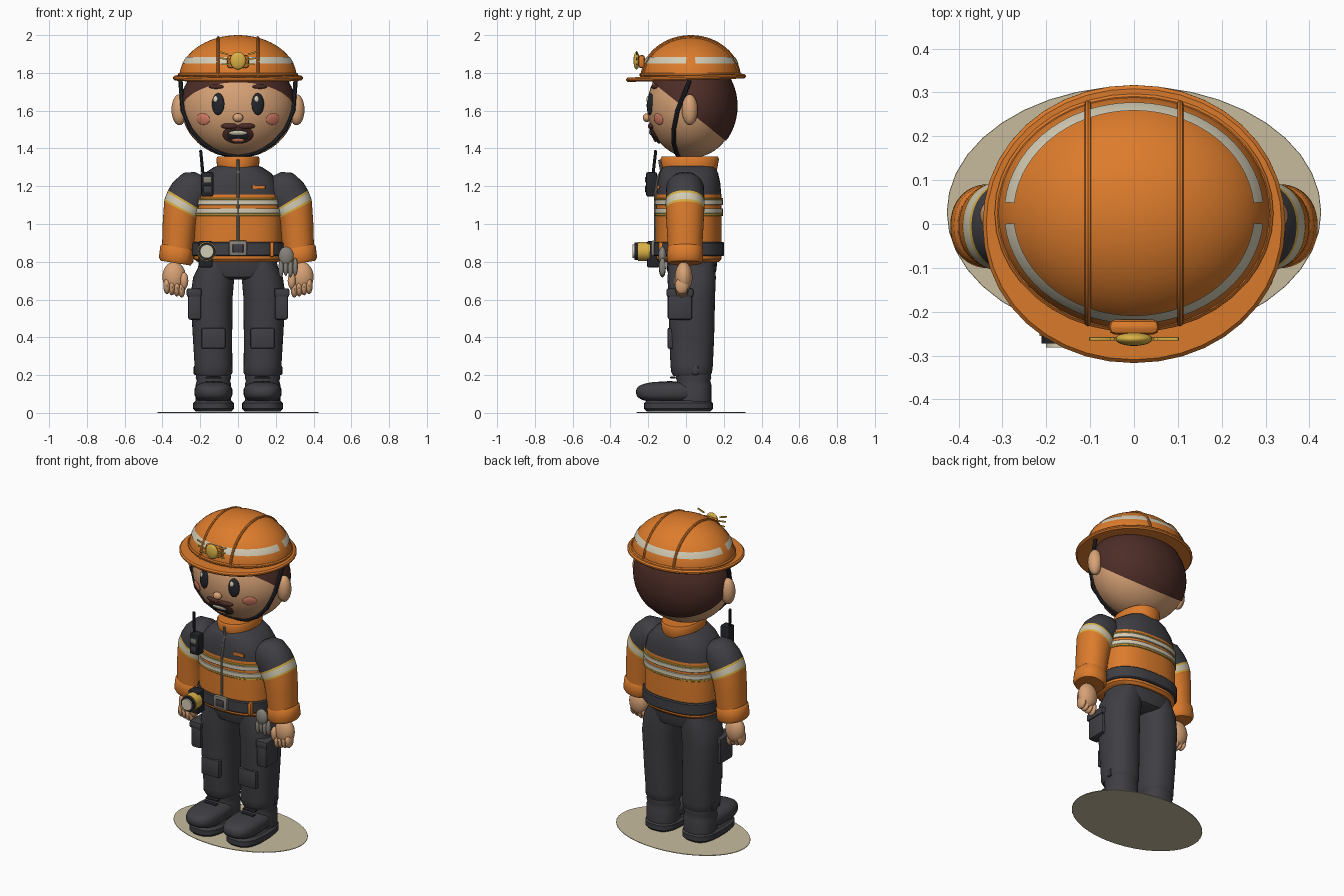
import bpy, bmesh
from math import sin, cos, pi, radians, sqrt
from mathutils import Vector, Matrix

if "Cube" in bpy.data.objects:
    bpy.data.objects.remove(bpy.data.objects["Cube"])


def material(name, *rgb):
    m = bpy.data.materials.new(name)
    m.use_nodes = True
    m.diffuse_color = (*rgb, 1)
    m.node_tree.nodes["Principled BSDF"].inputs["Base Color"].default_value = (*rgb, 1)
    return m


ORANGE = material("orange", .72, .2, .025)
CHARCOAL = material("charcoal", .05, .048, .056)
SKIN = material("skin", .68, .36, .18)
BROWN = material("hair brown", .075, .026, .02)
CREAM = material("reflective cream", .65, .6, .46)
YELLOW = material("yellow", .7, .44, .06)
BLACK = material("black", .018, .019, .024)
PINK = material("pink", .72, .22, .14)
GREY = material("grey", .24, .22, .19)
BEIGE = material("beige", .57, .5, .34)
made = []


def finish(name, bm, *mats):
    bmesh.ops.recalc_face_normals(bm, faces=bm.faces)
    me = bpy.data.meshes.new(name)
    bm.to_mesh(me)
    bm.free()
    for m in mats:
        me.materials.append(m)
    ob = bpy.data.objects.new(name, me)
    bpy.context.collection.objects.link(ob)
    made.append(ob)
    return ob


def ball(name, c, r, mat, rot=None, power=1, cuts=(), keep=None, seg=32):
    """Ellipsoid, optionally boxy, rotated or trimmed by planes (point, kept side)."""
    bm = bmesh.new()
    bmesh.ops.create_uvsphere(bm, u_segments=seg, v_segments=seg // 2, radius=1)
    for v in bm.verts:
        p = Vector([abs(a) ** power * (1 if a > 0 else -1) * k for a, k in zip(v.co, r)])
        v.co = (rot @ p if rot else p) + Vector(c)
    for co, no in cuts:
        bmesh.ops.bisect_plane(bm, geom=bm.verts[:] + bm.edges[:] + bm.faces[:],
                               plane_co=co, plane_no=no, clear_inner=True)
    if keep:
        drop = [f for f in bm.faces if not keep(f.calc_center_median())]
        bmesh.ops.delete(bm, geom=drop, context='FACES')
    return finish(name, bm, mat)


def loft(name, rings, mats, s=1, cy=0, e=2.5, n=40):
    """Rings (x, z, rx, ry, tilt in degrees); mats is one material or one per segment."""
    bm = bmesh.new()
    loops = []
    for x, z, rx, ry, tilt in rings:
        t, loop = radians(tilt), []
        for i in range(n):
            a = 2 * pi * i / n
            u = abs(cos(a)) ** (2 / e) * rx * (1 if cos(a) > 0 else -1)
            v = abs(sin(a)) ** (2 / e) * ry * (1 if sin(a) > 0 else -1)
            loop.append(bm.verts.new((s * (x + u * cos(t)), cy + v, z + u * sin(t))))
        loops.append(loop)
    mats = mats if isinstance(mats, list) else [mats] * (len(rings) - 1)
    slots = list(dict.fromkeys(mats))
    for a, b, m in zip(loops, loops[1:], mats):
        for i in range(n):
            j = (i + 1) % n
            bm.faces.new((a[i], a[j], b[j], b[i])).material_index = slots.index(m)
    bm.faces.new(loops[0]).material_index = slots.index(mats[0])
    bm.faces.new(loops[-1]).material_index = slots.index(mats[-1])
    return finish(name, bm, *slots)


def slab(name, z0, z1, rx, ry, mat, x=0, cy=0, e=2.5, b=.006):
    """Upright band or plate with softened rims."""
    return loft(name, [(x, z0, rx - b, ry - b, 0), (x, z0 + b, rx, ry, 0),
                       (x, z1 - b, rx, ry, 0), (x, z1, rx - b, ry - b, 0)], mat, cy=cy, e=e)


def box(name, c, size, mat, bevel=.008, ry=0):
    bm = bmesh.new()
    bmesh.ops.create_cube(bm, size=1)
    bmesh.ops.scale(bm, vec=size, verts=bm.verts)
    bmesh.ops.bevel(bm, geom=bm.edges[:], offset=min(bevel, min(size) * .45), segments=2,
                    affect='EDGES', profile=.5)
    bmesh.ops.transform(bm, matrix=Matrix.Translation(c) @ Matrix.Rotation(ry, 4, 'Y'), verts=bm.verts)
    return finish(name, bm, mat)


def drum(name, x, z, y0, y1, r, mat):
    bm = bmesh.new()
    bmesh.ops.create_cone(bm, cap_ends=True, segments=28, radius1=r, radius2=r, depth=y1 - y0)
    bmesh.ops.transform(bm, matrix=Matrix.Translation((x, (y0 + y1) / 2, z)) @ Matrix.Rotation(pi / 2, 4, 'X'),
                        verts=bm.verts)
    return finish(name, bm, mat)


def tube(name, pts, r, mat):
    cu = bpy.data.curves.new(name, 'CURVE')
    cu.dimensions, cu.bevel_depth, cu.bevel_resolution, cu.use_fill_caps = '3D', r, 2, True
    sp = cu.splines.new('POLY')
    sp.points.add(len(pts) - 1)
    for p, q in zip(sp.points, pts):
        p.co = (*q, 1)
    tmp = bpy.data.objects.new(name + "_path", cu)
    bm = bmesh.new()
    me = tmp.to_mesh()
    bm.from_mesh(me)
    tmp.to_mesh_clear()
    bpy.data.objects.remove(tmp)
    return finish(name, bm, mat)


# Head, hair and face
HC, HR = Vector((0, .03, 1.62)), Vector((.30, .235, .27))
ball("head", HC, HR, SKIN, seg=48)
ball("hair", HC + Vector((0, .004, .004)), HR * 1.018, BROWN, seg=48,
     cuts=[((0, -.165, 1.74), (0, .308, .387))])


def face_part(name, x, z, rx, rz, depth, mat, off=0):
    dx, dz = x / HR.x, (z - HC.z) / HR.z
    k = sqrt(1 - dx * dx - dz * dz)
    n = Vector((dx / HR.x, -k / HR.y, dz / HR.z)).normalized()
    ball(name, Vector((x, HC.y - HR.y * k, z)) + n * off, (rx, depth, rz), mat,
         rot=n.to_track_quat('-Y', 'Z').to_matrix(), seg=24)


for s, side in ((1, "left"), (-1, "right")):
    face_part(side + "_eye", s * .105, 1.635, .034, .058, .016, BLACK)
    face_part(side + "_eye_glint", s * .105 - .01, 1.66, .012, .016, .004, CREAM, .014)
    face_part(side + "_brow", s * .115, 1.727, .042, .012, .012, BROWN)
    face_part(side + "_cheek", s * .185, 1.555, .042, .031, .008, PINK)
    ball(side + "_ear", (s * .31, .02, 1.605), (.042, .042, .082), SKIN)
    tube(side + "_chin_strap", [(s * x, y, z) for x, y, z in (
        (.305, .02, 1.76), (.292, -.045, 1.6), (.25, -.065, 1.5), (.185, -.065, 1.428),
        (.1, -.05, 1.378), (0, -.04, 1.358))], .012, BLACK)
    face_part(side + "_moustache", s * .045, 1.518, .045, .016, .016, BROWN)
ball("nose", (0, -.207, 1.563), (.028, .022, .023), SKIN)
face_part("beard", 0, 1.473, .083, .055, .012, BROWN)
face_part("mouth", 0, 1.472, .058, .036, .008, BLACK, .009)
face_part("teeth", 0, 1.488, .048, .013, .006, CREAM, .015)
face_part("tongue", 0, 1.452, .034, .012, .006, PINK, .014)

# Helmet
DC, DR = Vector((0, .025, 1.77)), Vector((.312, .266, .23))
ball("helmet_dome", DC, DR, ORANGE, seg=64, cuts=[(DC, (0, 0, 1))])
ball("helmet_stripe", DC, DR * 1.012, CREAM, seg=64,
     cuts=[((0, 0, 1.85), (0, 0, 1)), ((0, 0, 1.885), (0, 0, -1))], keep=lambda p: abs(p.y - DC.y) > .03)
brim = slab("helmet_brim", -.012, .012, .345, .317, ORANGE, e=2.05, b=.008)
brim.location.z, brim.rotation_euler.x = 1.773, .03
slab("helmet_rim", 1.78, 1.8, .318, .272, ORANGE, cy=.025, e=2)
for s, side in ((1, "left"), (-1, "right")):
    k = sqrt(1 - (.105 / DR.x) ** 2)
    tube(side + "_helmet_ridge", [(s * .105, DC.y + DR.y * k * cos(pi * i / 24),
                                   DC.z + DR.z * k * sin(pi * i / 24)) for i in range(25)], .008, ORANGE)
    for i in range(3):
        box(f"{side}_badge_feather_{i}", (s * (.062 + .008 * i), -.262, 1.845 + .03 * i),
            (.05, .008, .009), YELLOW, .002, -s * .15 * i)
box("badge_plate", (0, -.235, 1.86), (.115, .035, .07), ORANGE, .015)
ball("badge", (0, -.262, 1.865), (.042, .016, .047), YELLOW)

# Jacket body with dark yoke, reflective bands and belt
CY = .015
loft("jacket", [(0, z, rx, ry, 0) for z, rx, ry in (
    (.8, .215, .16), (.815, .235, .173), (.9, .236, .174), (1.05, .236, .174), (1.155, .232, .172),
    (1.22, .215, .166), (1.27, .175, .155), (1.3, .13, .14), (1.315, .09, .11))],
    [ORANGE] * 4 + [CHARCOAL] * 4, cy=CY)
for i, (lo, hi, m) in enumerate(((1.128, 1.138, YELLOW), (1.1, 1.128, CREAM),
                                 (1.055, 1.083, CREAM), (1.043, 1.055, YELLOW))):
    slab(f"chest_band_{i}", lo, hi, .242, .181, m, cy=CY, b=.002)
slab("belt", .83, .905, .247, .187, CHARCOAL, cy=CY)
loft("collar", [(0, z, rx, ry, 0) for z, rx, ry in (
    (1.255, .1, .13), (1.275, .108, .142), (1.345, .115, .155), (1.358, .108, .148))], ORANGE, cy=.02, e=2.2)
tube("zip", [(0, -.162, .9), (0, -.162, 1.16), (0, -.147, 1.25), (0, -.13, 1.28), (0, -.14, 1.34)], .008, GREY)
box("buckle", (0, -.172, .872), (.095, .025, .08), GREY)
box("buckle_centre", (0, -.18, .872), (.06, .02, .048), CHARCOAL)
box("belt_clip", (.18, -.13, .865), (.022, .03, .08), ORANGE)
box("name_tab", (.11, -.147, 1.195), (.07, .014, .02), ORANGE, .003)

# Sleeves, cuffs and hands
SLEEVE = [(.165, 1.215, .045, .06, 62), (.185, 1.208, .08, .085, 58), (.22, 1.188, .108, .1, 50),
          (.255, 1.15, .115, .102, 38), (.278, 1.123, .108, .102, 31), (.282, 1.113, .108, .103, 30),
          (.296, 1.083, .105, .102, 28), (.3, 1.073, .102, .102, 27), (.311, .98, .09, .097, 12),
          (.32, .86, .083, .09, 8)]
for s, side in ((1, "left"), (-1, "right")):
    loft(side + "_sleeve", SLEEVE, [CHARCOAL] * 4 + [YELLOW, CREAM, YELLOW] + [ORANGE] * 2, s, -.005, 2.15)
    loft(side + "_cuff", [(.322, .885, .078, .085, 8), (.322, .872, .09, .094, 8),
                          (.328, .81, .092, .096, 9), (.33, .793, .08, .086, 9)], ORANGE, s, -.005, 2.2)
    ball(side + "_palm", (s * .338, -.012, .72), (.062, .046, .08), SKIN)
    for i in range(4):
        ball(f"{side}_finger_{i}", (s * (.298 + .026 * i), -.022, .655 + .006 * i), (.019, .036, .045), SKIN, seg=16)
    ball(side + "_thumb", (s * .285, -.04, .7), (.022, .024, .045), SKIN, seg=16)

# Trousers and boots
loft("hips", [(0, z, rx, ry, 0) for z, rx, ry in (
    (.705, .1, .09), (.72, .17, .12), (.76, .215, .132), (.82, .2, .135))], CHARCOAL, cy=.03)
for s, side in ((1, "left"), (-1, "right")):
    loft(side + "_leg", [(.11, .8, .085, .12, 0), (.128, .72, .109, .128, 0), (.14, .62, .112, .124, 0),
                         (.135, .4, .104, .119, 0), (.13, .25, .1, .112, 0), (.13, .215, .102, .108, 0),
                         (.13, .195, .09, .098, 0)], CHARCOAL, s, .03, 2.3)
    loft(side + "_boot_shaft", [(.13, z, r, r, 0) for z, r in (
        (.06, .094), (.15, .094), (.17, .088), (.185, .094), (.21, .09))], CHARCOAL, s, .04, 2.3)
    ball(side + "_boot_toe", (s * .13, -.09, .11), (.101, .175, .056), CHARCOAL, power=.75)
    slab(side + "_boot_sole", .008, .066, .108, .182, CHARCOAL, x=s * .13, cy=-.04, e=2.8, b=.014)
    for i in range(3):
        box(f"{side}_lace_{i}", (s * .13, -.085 + .016 * i, .165 + .022 * i), (.085, .03, .01), BLACK, .004)
    box(side + "_ankle_tab", (s * .225, .05, .225), (.02, .03, .05), CHARCOAL)
    box(side + "_cargo_pocket", (s * .23, -.032, .57), (.07, .13, .155), CHARCOAL, .014)
    box(side + "_pocket_flap", (s * .232, -.032, .637), (.08, .142, .045), CHARCOAL, .01)
    box(side + "_knee_patch", (s * .13, -.08, .395), (.125, .035, .11), CHARCOAL)

# Radio, lamp and spare gloves
box("radio", (-.163, -.182, 1.21), (.065, .058, .13), BLACK, .01)
box("radio_screen", (-.163, -.212, 1.235), (.042, .008, .03), GREY, .002)
box("radio_keys", (-.163, -.212, 1.185), (.042, .008, .035), CHARCOAL, .002)
tube("radio_aerial", [(-.185, -.175, 1.26), (-.198, -.16, 1.39)], .008, BLACK)
box("lamp_pouch", (-.172, -.172, .84), (.075, .07, .14), BLACK, .01)
drum("lamp_body", -.165, .855, -.255, -.19, .05, YELLOW)
drum("lamp_rim", -.165, .855, -.272, -.252, .046, BLACK)
drum("lamp_lens", -.165, .855, -.282, -.265, .036, CREAM)
ball("glove_palm", (.255, -.125, .83), (.04, .022, .05), GREY)
for i in range(4):
    ball(f"glove_finger_{i}", (.228 + .025 * i, -.125, .765 + .008 * (i % 2)), (.014, .018, .048), GREY, seg=16)

# Stand
slab("stand", 0, .004, .427, .288, BEIGE, cy=.027, e=2, b=.001)

bpy.ops.object.select_all(action='DESELECT')
for ob in made:
    ob.select_set(True)
bpy.context.view_layer.objects.active = made[0]
bpy.ops.object.shade_smooth_by_angle(angle=radians(40))
